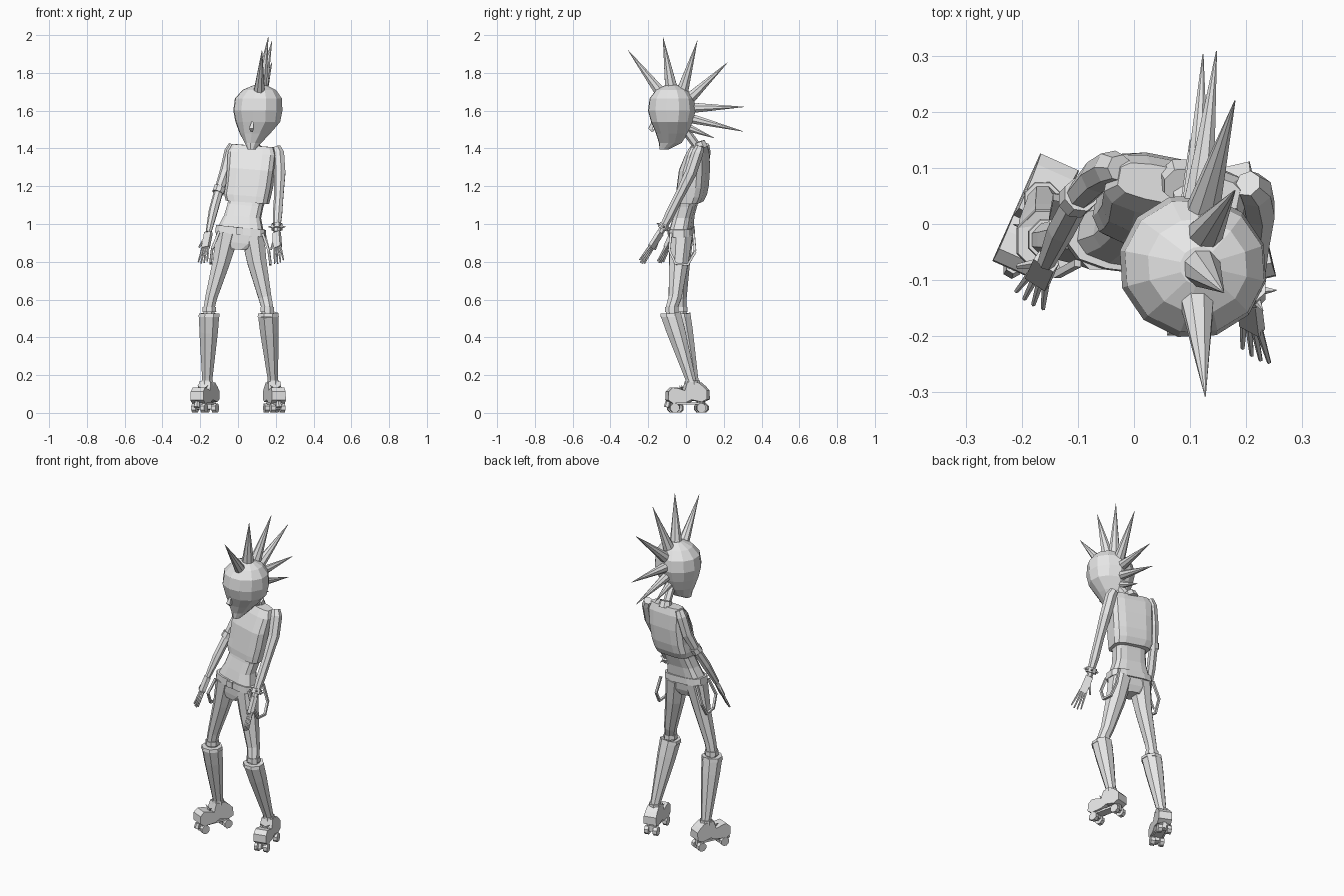
import bpy, bmesh, math
from math import sin, cos, pi, radians
from mathutils import Vector, Matrix

cube = bpy.data.objects.get("Cube")
if cube:
    bpy.data.objects.remove(cube)

grey = bpy.data.materials.new("plain_grey")
grey.use_nodes = True
grey.diffuse_color = (0.8, 0.8, 0.8, 1)
grey.node_tree.nodes["Principled BSDF"].inputs["Base Color"].default_value = (0.8, 0.8, 0.8, 1)


def finish(name, bm):
    """Turn a bmesh into a flat shaded object."""
    bmesh.ops.recalc_face_normals(bm, faces=bm.faces)
    mesh = bpy.data.meshes.new(name)
    bm.to_mesh(mesh)
    bm.free()
    mesh.materials.append(grey)
    ob = bpy.data.objects.new(name, mesh)
    bpy.context.collection.objects.link(ob)
    return ob


def skin(name, rings):
    """Join rings of points and cap both ends."""
    bm = bmesh.new()
    loops = [[bm.verts.new(p) for p in ring] for ring in rings]
    n = len(loops[0])
    for a, b in zip(loops, loops[1:]):
        for i in range(n):
            j = (i + 1) % n
            bm.faces.new((a[i], a[j], b[j], b[i]))
    bm.faces.new(loops[0])
    bm.faces.new(loops[-1])
    return finish(name, bm)


def tube(name, path, sides=8):
    """Sweep circles along a path of (x, y, z, radius)."""
    pts = [Vector(p[:3]) for p in path]
    rings = []
    for i, p in enumerate(pts):
        t = (pts[min(i + 1, len(pts) - 1)] - pts[max(i - 1, 0)]).normalized()
        ref = Vector((0, 1, 0)) if abs(t.x) > 0.8 else Vector((1, 0, 0))
        v = t.cross(ref).normalized()
        u = v.cross(t)
        rings.append([p + path[i][3] * (u * cos(a) + v * sin(a))
                      for a in (2 * pi * (k + 0.5) / sides for k in range(sides))])
    return skin(name, rings)


def rod(name, a, b, r1, r2, sides=8):
    return tube(name, [(*a, r1), (*b, r2)], sides)


def body(name, sections, yaw, roll=0.0, power=1.0, sides=12):
    """Stack sections of (x, y, z, half width, half depth)."""
    c, s = cos(radians(yaw)), sin(radians(yaw))
    rings = []
    for x, y, z, w, d in sections:
        ring = []
        for k in range(sides):
            a = 2 * pi * (k + 0.5 * (power < 1)) / sides
            lx = math.copysign(abs(cos(a)) ** power, cos(a)) * w
            ly = math.copysign(abs(sin(a)) ** power, sin(a)) * d
            ring.append((x + lx * c - ly * s, y + lx * s + ly * c, z - roll * lx))
        rings.append(ring)
    return skin(name, rings)


def box(name, size, matrix):
    bm = bmesh.new()
    bmesh.ops.create_cube(bm, size=1)
    bm.transform(matrix @ Matrix.Diagonal((*size, 1)))
    return finish(name, bm)


# Head, nose and neck
body("head", [(.072, -.115, 1.395, .022, .025), (.08, -.083, 1.43, .045, .062),
              (.09, -.075, 1.48, .083, .086), (.105, -.075, 1.54, .121, .112),
              (.105, -.075, 1.60, .133, .129), (.108, -.075, 1.665, .127, .12),
              (.113, -.075, 1.71, .09, .085), (.117, -.075, 1.735, .035, .035)], -12)
tube("nose", [(.078, -.175, 1.55, .004), (.071, -.187, 1.505, .017), (.073, -.175, 1.49, .008)], 4)
tube("neck", [(.085, .075, 1.39, .024), (.09, .045, 1.43, .022), (.1, -.02, 1.52, .022)], 6)
tube("collar", [(.083, .08, 1.40, .04), (.085, .068, 1.435, .033)], 8)

# Crest of spikes: base, tip, radius
crest = [((.112, -.13, 1.69), (.127, -.307, 1.92), .033), ((.12, -.077, 1.715), (.16, -.122, 1.99), .036),
         ((.125, -.02, 1.70), (.18, .06, 1.97), .034), ((.122, .02, 1.665), (.18, .22, 1.855), .032),
         ((.115, .035, 1.615), (.147, .308, 1.62), .029), ((.11, .02, 1.56), (.123, .303, 1.49), .028),
         ((.1, .0, 1.515), (.10, .15, 1.455), .024)]
for i, (a, b, r) in enumerate(crest):
    rod("hair_spike_%d" % (i + 1), a, b, r, .001, 8)

# Torso, belt and hips
body("shirt", [(.05, .018, 1.115, .112, .066), (.05, .028, 1.15, .121, .074),
               (.06, .036, 1.20, .122, .076), (.07, .045, 1.29, .125, .073),
               (.075, .06, 1.375, .128, .052), (.08, .065, 1.415, .11, .032)], -11, .08, .5)
body("abdomen", [(.015, -.025, .97, .122, .058), (.025, -.012, 1.04, .097, .052),
                 (.04, .005, 1.10, .094, .052), (.05, .018, 1.15, .1, .055)], -9, .1, .6)
body("belt", [(.013, -.024, .943, .135, .066), (.016, -.024, .982, .132, .064)], -7, .1, .6)
body("hips", [(.0, -.03, .865, .045, .045), (.01, -.027, .9, .112, .055),
              (.013, -.025, .955, .125, .06)], -7, .1, .6)
box("buckle", (.035, .014, .036), Matrix.Translation((.01, -.09, .963)))

# Hanging straps on both hips
tube("left_strap", [(.13, -.08, .95, .009), (.162, -.088, .86, .009), (.172, -.055, .79, .009),
                    (.172, .01, .785, .009), (.165, .048, .85, .009), (.14, .04, .95, .009)], 4)
tube("right_strap", [(-.1, -.07, .96, .009), (-.137, -.09, .87, .009), (-.145, -.055, .8, .009),
                     (-.145, .01, .79, .009), (-.138, .048, .86, .009), (-.1, .04, .96, .009)], 4)

# Legs, knee cuffs and tall open boots
legs = {
    "left": ([(.078, -.027, .94, .066), (.1, -.038, .8, .055), (.143, -.058, .61, .037),
              (.155, -.075, .56, .034), (.16, -.075, .47, .032)],
             (.16, -.08, .52), (.186, .03, .16), 13),
    "right": ([(-.055, -.02, .95, .066), (-.088, -.025, .8, .05), (-.142, -.028, .61, .034),
               (-.152, -.028, .56, .032), (-.154, -.025, .47, .03)],
              (-.153, -.03, .52), (-.163, .042, .16), -24)}
shoe_profile = [(-.135, .068), (-.133, .112), (-.11, .134), (-.075, .128), (-.045, .118), (-.03, .165),
                (.03, .16), (.055, .14), (.075, .118), (.075, .072), (.045, .058), (-.01, .07),
                (-.04, .055), (-.11, .05)]

for side, (thigh, top, ankle, yaw) in legs.items():
    tube(side + "_leg", thigh, 8)
    knee = Vector(thigh[3][:3])
    rod(side + "_knee_cuff", knee, knee - Vector((0, 0, .025)), .038, .04)
    top, ankle = Vector(top), Vector(ankle)
    mid = ankle.lerp(top, .75)
    tube(side + "_boot", [(*ankle, .028), (*ankle.lerp(top, .08), .03), (*mid, .053), (*top, .058)], 8)
    rod(side + "_boot_rim", top - Vector((0, 0, .012)), top + Vector((0, 0, .006)), .061, .058)
    rod(side + "_ankle_cuff", ankle + Vector((0, 0, .012)), ankle - Vector((0, 0, .014)), .034, .036)

    # Skate shoe cut from a side profile, narrower along the upper edge
    place = Matrix.Translation((ankle.x, ankle.y, 0)) @ Matrix.Rotation(radians(yaw), 4, 'Z')
    skin(side + "_skate_shoe",
         [[place @ Vector((s * (.038 - .08 * max(0, z - .1)), y, z)) for y, z in shoe_profile]
          for s in (-1, 1)])
    box(side + "_sole_plate", (.05, .17, .012), place @ Matrix.Translation((0, -.03, .05)))
    for end, y in (("front", -.1), ("rear", .045)):
        rod("%s_%s_axle" % (side, end), place @ Vector((-.03, y, .026)),
            place @ Vector((.03, y, .026)), .009, .009, 6)
        box("%s_%s_truck" % (side, end), (.022, .03, .035), place @ Matrix.Translation((0, y, .042)))
        for s in (-1, 1):
            rod("%s_%s_wheel_%s" % (side, end, "a" if s < 0 else "b"),
                place @ Vector((s * .014, y, .026)), place @ Vector((s * .038, y, .026)), .026, .026)
    rod(side + "_toe_stop", place @ Vector((0, -.128, .06)), place @ Vector((0, -.135, .03)), .014, .017, 6)
    # Pointed lace ends on the instep
    for s in (-1, 1):
        rod("%s_lace_%s" % (side, "a" if s < 0 else "b"), place @ Vector((0, -.055, .118)),
            place @ Vector((s * .03, -.06, .145)), .008, .001, 5)

# Arms with hands: path, palm end, finger tip, spread direction
arms = {
    "left": ([(.203, .072, 1.405, .024), (.215, .06, 1.375, .032), (.222, .025, 1.27, .032),
              (.217, -.035, 1.15, .026), (.21, -.085, 1.05, .026), (.205, -.135, .955, .017)],
             (.21, -.185, .875), (.218, -.24, .79), (.8, -.45, .3)),
    "right": ([(-.025, .1, 1.42, .024), (-.04, .1, 1.385, .032), (-.065, .085, 1.28, .031),
               (-.1, .047, 1.18, .025), (-.13, -.01, 1.07, .025), (-.156, -.068, .955, .016)],
              (-.172, -.1, .875), (-.188, -.14, .79), (.8, -.5, .1))}
for side, (path, palm, tip, fan) in arms.items():
    tube(side + "_arm", path, 7)
    wrist, palm, tip = Vector(path[-1][:3]), Vector(palm), Vector(tip)
    along = (tip - wrist).normalized()
    fan = Vector(fan)
    fan = (fan - along * fan.dot(along)).normalized()
    flat = along.cross(fan)
    hand = Matrix((fan, along, flat)).transposed().to_4x4()
    hand.translation = (wrist + palm) / 2
    box(side + "_palm", (.042, (palm - wrist).length, .02), hand)
    for k in range(4):
        o = k - 1.5
        rod("%s_finger_%d" % (side, k + 1), palm + fan * o * .011 - along * .008,
            tip + fan * o * .019 - along * abs(o) * .008, .0075, .004, 5)
    rod(side + "_thumb", wrist.lerp(palm, .35) + fan * -.015,
        palm + fan * -.042 - along * .004, .009, .005, 5)

# Studded wristband on the left and elbow band on the right
band = Vector((.206, -.118, .985))
down = Vector((0, -.45, -.85)).normalized()
rod("wristband", band - down * .014, band + down * .014, .031, .031, 8)
across = Vector((1, 0, 0))
deep = down.cross(across)
for k in range(6):
    d = across * cos(k * pi / 3) + deep * sin(k * pi / 3)
    rod("wristband_stud_%d" % (k + 1), band + d * .026, band + d * .048, .008, .001, 5)
rod("elbow_band", (-.095, .052, 1.195), (-.106, .04, 1.165), .032, .032, 8)
